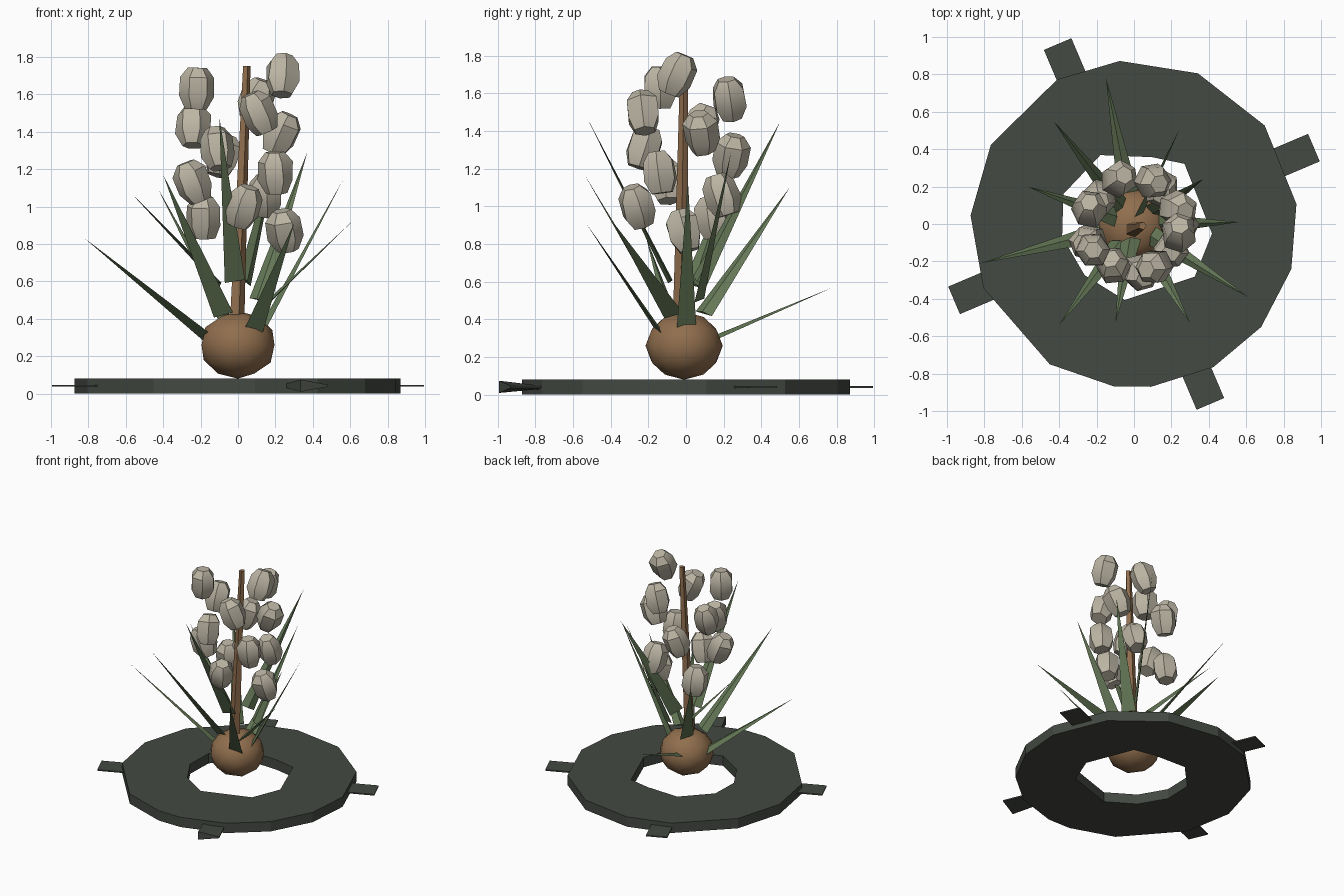
import bpy, bmesh, math, random
from mathutils import Vector, Matrix, Euler

if "Cube" in bpy.data.objects:
    bpy.data.objects.remove(bpy.data.objects["Cube"])
random.seed(4)


def material(name, colour):
    mat = bpy.data.materials.new(name)
    mat.use_nodes = True
    rgba = (*colour, 1)
    mat.diffuse_color = rgba
    mat.node_tree.nodes["Principled BSDF"].inputs["Base Color"].default_value = rgba
    return mat


slate = material("dark slate", (.058, .067, .055))
brown = material("bulb brown", (.28, .157, .075))
green = material("leaf green", (.13, .19, .095))
cream = material("blossom cream", (.5, .46, .37))


def finish(name, bm, mat, smooth_angle=None):
    bmesh.ops.recalc_face_normals(bm, faces=bm.faces)
    mesh = bpy.data.meshes.new(name)
    bm.to_mesh(mesh)
    bm.free()
    mesh.materials.append(mat)
    obj = bpy.data.objects.new(name, mesh)
    bpy.context.collection.objects.link(obj)
    if smooth_angle:
        bpy.ops.object.select_all(action='DESELECT')
        obj.select_set(True)
        bpy.context.view_layer.objects.active = obj
        bpy.ops.object.shade_smooth_by_angle(angle=math.radians(smooth_angle))
    return obj


def bridge(bm, lower, upper):
    n = len(lower)
    for i in range(n):
        j = (i + 1) % n
        bm.faces.new((lower[i], lower[j], upper[j], upper[i]))


# Flat base ring with uneven polygon edges
def base_ring(outer, inner, height):
    bm = bmesh.new()
    for loop in (outer, inner):
        low, high = ([bm.verts.new((r * math.cos(math.radians(a)),
                                    r * math.sin(math.radians(a)), z))
                      for a, r in loop] for z in (0, height))
        bridge(bm, low, high)
    bm.edges.ensure_lookup_table()
    for z in (0, height):
        rim = [e for e in bm.edges if all(abs(v.co.z - z) < .001 for v in e.verts)]
        bmesh.ops.triangle_fill(bm, edges=rim, use_beauty=True, normal=(0, 0, 1))
    finish("base_ring", bm, slate)


outer_angles = (7, 37, 67, 95, 118, 151, 177, 203, 239, 263, 276, 299, 321, 344)
inner_edge = ((50, .42), (75, .37), (116, .41), (157, .41), (190, .39),
              (226, .38), (263, .41), (319, .43), (353, .42))
base_ring([(a, .875) for a in outer_angles], inner_edge, .08)

# Four tabs around the ring, the front one with a raised corner
for k, side in enumerate(("left", "back", "right", "front")):
    bm = bmesh.new()
    bmesh.ops.create_cube(bm, size=1)
    for v in bm.verts:
        raised = side == "front" and v.co.x > 0 and v.co.y < 0
        v.co = Vector((.92 + v.co.x * .25, v.co.y * .16,
                       .042 + v.co.z * (.065 if raised else .01)))
    turn = Matrix.Rotation(math.radians(23 + 90 * k), 4, 'Z')
    bmesh.ops.transform(bm, matrix=turn, verts=bm.verts)
    finish(side + "_tab", bm, slate)

# Round bulb
bm = bmesh.new()
bmesh.ops.create_icosphere(bm, subdivisions=2, radius=1)
fit = Matrix.Translation((0, -.01, .26)) @ Matrix.Diagonal((.205, .205, .18, 1))
bmesh.ops.transform(bm, matrix=fit, verts=bm.verts)
finish("bulb", bm, brown, 40)

# Leaning, tapered flower stem
bm = bmesh.new()
sides = 5
rings = []
for centre, radius in ((Vector((-.01, -.03, .35)), .043), (Vector((.045, -.01, 1.75)), .022)):
    rings.append([bm.verts.new(centre + Vector((radius * math.cos(a), radius * math.sin(a), 0)))
                  for a in (math.tau * i / sides for i in range(sides))])
bridge(bm, *rings)
for ring in rings:
    bm.faces.new(ring)
finish("stem", bm, brown)


# Pointed leaves: a flat blade with a low ridge, rolled about its length
def leaf(index, tip, reach, base_height, roll):
    tip = Vector(tip)
    outward = Vector((tip.x, tip.y, 0)).normalized()
    base = outward * reach + Vector((0, 0, base_height))
    along = (tip - base).normalized()
    across = Vector((-outward.y, outward.x, 0))
    across.rotate(Matrix.Rotation(math.radians(roll), 3, along))
    ridge = along.cross(across)
    bm = bmesh.new()
    point = bm.verts.new(tip)
    root = [bm.verts.new(base + offset)
            for offset in (across * .055, ridge * .02, across * -.055)]
    bm.faces.new(root)
    for i in range(3):
        bm.faces.new((root[i], root[(i + 1) % 3], point))
    finish(f"leaf_{index}", bm, green)


leaves = (
    ((-.15, .78, .57), .17, .3, 0),
    ((-.43, .55, 1.1), .12, .43, 20),
    ((-.57, .2, 1.07), .11, .58, 25),
    ((-.82, -.21, .83), .17, .3, 20),
    ((-.4, -.54, 1.17), .13, .42, 25),
    ((-.1, -.53, 1.48), .09, .6, 20),
    ((.3, -.53, .91), .15, .31, -15),
    ((.61, -.39, .92), .12, .42, 20),
    ((.56, .01, 1.14), .13, .34, 15),
    ((.24, .5, 1.45), .08, .6, 75),
    ((.37, .24, 1.29), .13, .5, 30),
)
for i, spec in enumerate(leaves):
    leaf(i + 1, *spec)


# Faceted blossoms spiralling around the stem
def blossom(index, centre):
    bm = bmesh.new()
    rings = []
    for radius, z in ((.06, -.11), (.094, -.04), (.092, .06), (.05, .112)):
        ring = []
        for i in range(sides + 1):
            a = math.tau * i / (sides + 1)
            r = radius * random.uniform(.93, 1.06)
            ring.append(bm.verts.new((r * math.cos(a), r * math.sin(a), z)))
        rings.append(ring)
    for lower, upper in zip(rings, rings[1:]):
        bridge(bm, lower, upper)
    bm.faces.new(rings[0])
    bm.faces.new(rings[-1])
    tilt = Euler((random.uniform(-.35, .35), random.uniform(-.35, .35),
                  random.uniform(0, math.tau))).to_matrix().to_4x4()
    bmesh.ops.transform(bm, matrix=Matrix.Translation(centre) @ tilt, verts=bm.verts)
    finish(f"blossom_{index}", bm, cream, 35)


blossoms = (
    (.24, -.05, 1.7), (-.22, -.14, 1.63), (.1, .23, 1.57), (.11, -.23, 1.5),
    (-.24, .08, 1.43), (.23, .08, 1.39), (-.11, -.22, 1.31), (-.08, .24, 1.27),
    (.2, -.14, 1.18), (-.24, -.1, 1.13), (.15, .19, 1.06), (.03, -.26, 1),
    (-.18, .14, .94), (.25, -.01, .87),
)
for i, place in enumerate(blossoms):
    blossom(i + 1, place)
